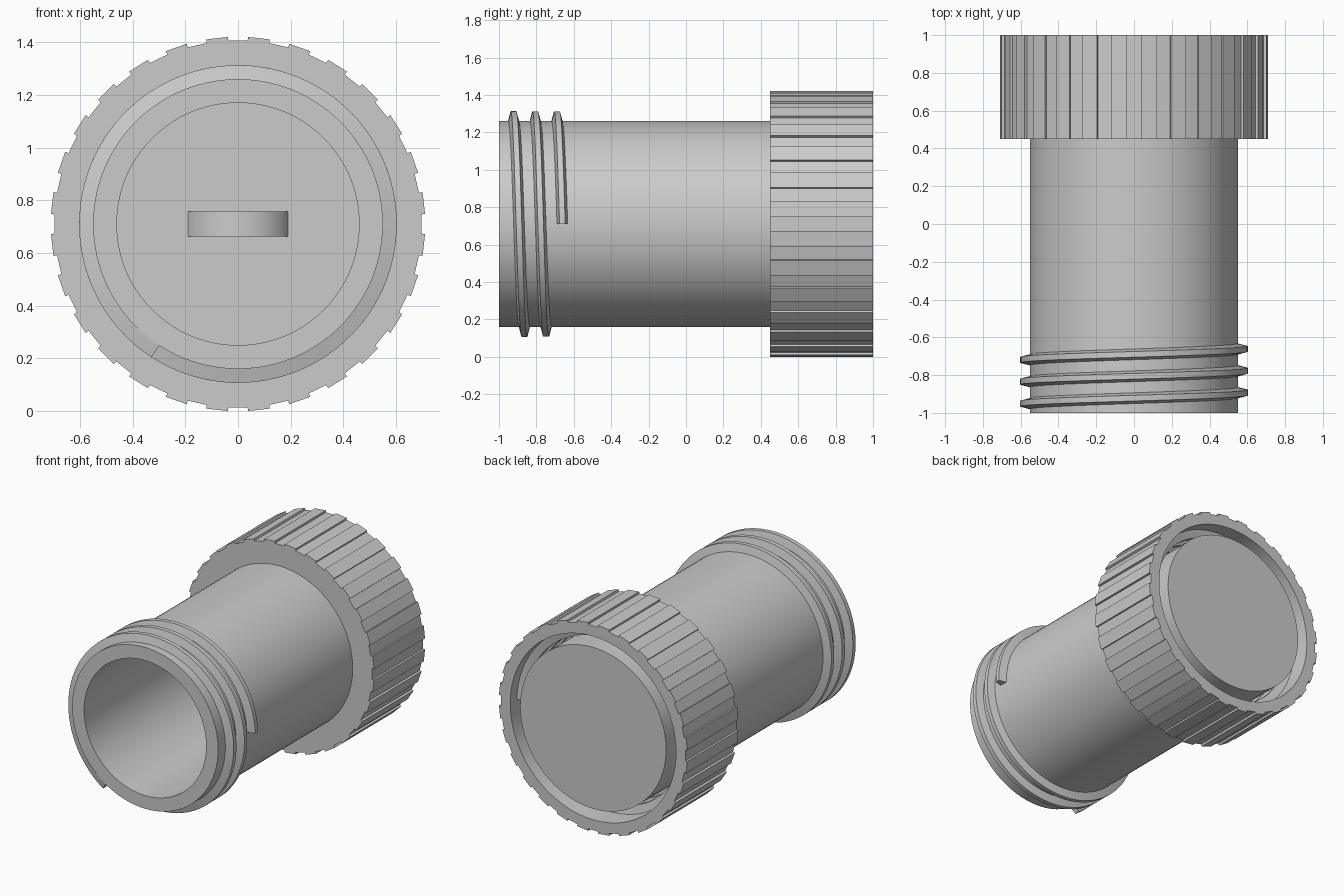
import bpy, bmesh, math

if "Cube" in bpy.data.objects:
    bpy.data.objects.remove(bpy.data.objects["Cube"])

CZ = 0.71           # height of the shared axis


def finish(name, bm, angle=30):
    bmesh.ops.recalc_face_normals(bm, faces=bm.faces)
    me = bpy.data.meshes.new(name)
    bm.to_mesh(me)
    bm.free()
    ob = bpy.data.objects.new(name, me)
    bpy.context.collection.objects.link(ob)
    bpy.ops.object.select_all(action='DESELECT')
    ob.select_set(True)
    bpy.context.view_layer.objects.active = ob
    bpy.ops.object.shade_smooth_by_angle(angle=math.radians(angle))
    return ob


def skin(name, loops):
    """Bridge equal-length closed loops of points and cap both ends."""
    bm = bmesh.new()
    rings = [[bm.verts.new(p) for p in loop] for loop in loops]
    for a, b in zip(rings, rings[1:]):
        n = len(a)
        for i in range(n):
            j = (i + 1) % n
            bm.faces.new((a[i], a[j], b[j], b[i]))
    bm.faces.new(rings[0])
    bm.faces.new(rings[-1])
    return finish(name, bm)


def polar(r, a, y):
    return (r * math.cos(a), y, CZ + r * math.sin(a))


def circle(r, y, n=112):
    return [polar(r, 2 * math.pi * i / n, y) for i in range(n)]


def helix(name, root, crest, y_end, pitch, turn, half_root, half_crest):
    """Trapezoid thread winding towards -y as the angle (degrees) grows."""
    steps = int(turn / 4)
    loops = []
    for i in range(steps + 1):
        deg = turn * i / steps
        a, y = math.radians(deg), y_end - pitch * deg / 360
        loops.append([polar(root, a, y - half_root), polar(crest, a, y - half_crest),
                      polar(crest, a, y + half_crest), polar(root, a, y + half_root)])
    return skin(name, loops)


# Tube: open at the front, closed at the back
skin("tube_body", [circle(0.46, 0.9), circle(0.46, -1), circle(0.55, -1), circle(0.55, 1.0)])
helix("tube_thread", 0.545, 0.603, -0.661, 0.116, 957, 0.03, 0.015)

# Cap: ribbed cup opening to the back
TEETH = 28


def ribbed(y):
    pts = []
    for k in range(TEETH):
        mid = 360 / TEETH * (k + 0.5)
        for off, r in ((-3.4, 0.697), (-3.4, 0.711), (3.4, 0.711), (3.4, 0.697)):
            pts.append(polar(r, math.radians(mid + off), y))
    return pts


skin("ribbed_cap", [ribbed(0.45), ribbed(1.0), circle(0.625, 1.0), circle(0.625, 0.55)])
helix("cap_thread", 0.63, 0.572, 0.9, 0.116, 957, 0.03, 0.015)

# Hanging loop on the cap's outer face, standing inside the tube
loop_rings = []
for i in range(33):
    a = math.pi * i / 32
    c, s = math.cos(a), math.sin(a)
    loop_rings.append([(r * c, 0.545 - r * s, CZ + z)
                       for r, z in ((0.12, -0.048), (0.213, -0.048), (0.213, 0.048), (0.12, 0.048))])
skin("hanging_loop", loop_rings)
